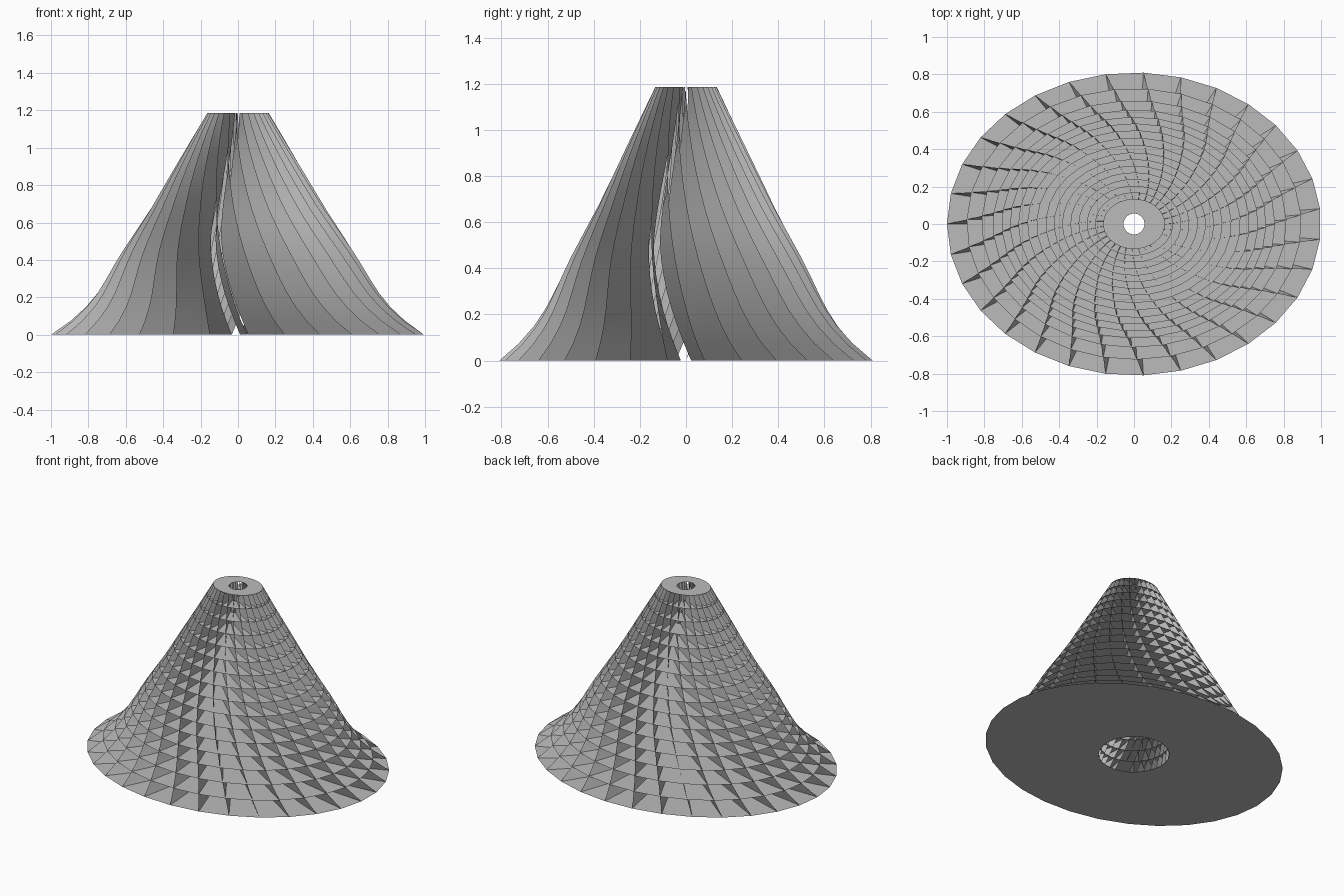
import bpy, bmesh, math

cube = bpy.data.objects.get("Cube")
if cube:
    bpy.data.objects.remove(cube, do_unlink=True)

FINS = 31
LEVELS = 16
HEIGHT = 1.185
DEPTH_RATIO = 0.81
TWIST = math.radians(-30)
LEAD = math.radians(-32)

# (height, radius) profiles of the flared outside and the open core
OUTER = [(0, 1), (0.07, 0.9), (0.13, 0.83), (0.24, 0.74), (0.42, 0.635),
         (0.67, 0.47), (0.94, 0.31), (HEIGHT, 0.165)]
CORE = [(0, 0.22), (0.5, 0.185), (0.85, 0.11), (HEIGHT, 0.056)]


def radius(profile, z):
    for (z0, r0), (z1, r1) in zip(profile, profile[1:]):
        if z <= z1:
            return r0 + (r1 - r0) * (z - z0) / (z1 - z0)
    return profile[-1][1]


def rim_points(level, k):
    """Core point and outer point of one fin at one level."""
    t = level / LEVELS
    z = HEIGHT * t
    a = math.pi + math.tau * k / FINS + TWIST * t
    b = a + LEAD * math.sin(math.pi * t)
    r, c = radius(OUTER, z), radius(CORE, z)
    return ((c * math.cos(b), c * math.sin(b), z),
            (r * math.cos(a), r * DEPTH_RATIO * math.sin(a), z))


def finish(bm, name, smooth):
    mesh = bpy.data.meshes.new(name)
    for face in bm.faces:
        face.smooth = smooth
    bm.to_mesh(mesh)
    bm.free()
    obj = bpy.data.objects.new(name, mesh)
    obj.data.materials.append(grey)
    bpy.context.collection.objects.link(obj)


grey = bpy.data.materials.new("plain_grey")
grey.use_nodes = True
colour = (0.5, 0.5, 0.5, 1)
grey.diffuse_color = colour
grey.node_tree.nodes["Principled BSDF"].inputs["Base Color"].default_value = colour

# Thin floor plates with a round central opening
bm = bmesh.new()
for level in range(LEVELS + 1):
    ring = [[bm.verts.new(p) for p in rim_points(level, k)] for k in range(FINS)]
    for (c0, o0), (c1, o1) in zip(ring, ring[1:] + ring[:1]):
        bm.faces.new((c0, o0, o1, c1))
finish(bm, "floor_plates", False)

# Twisting upright fins running from base to top
bm = bmesh.new()
for k in range(FINS):
    rows = [[bm.verts.new(p) for p in rim_points(level, k)]
            for level in range(LEVELS + 1)]
    for (c0, o0), (c1, o1) in zip(rows, rows[1:]):
        bm.faces.new((c0, o0, o1, c1))
finish(bm, "spiral_fins", True)
